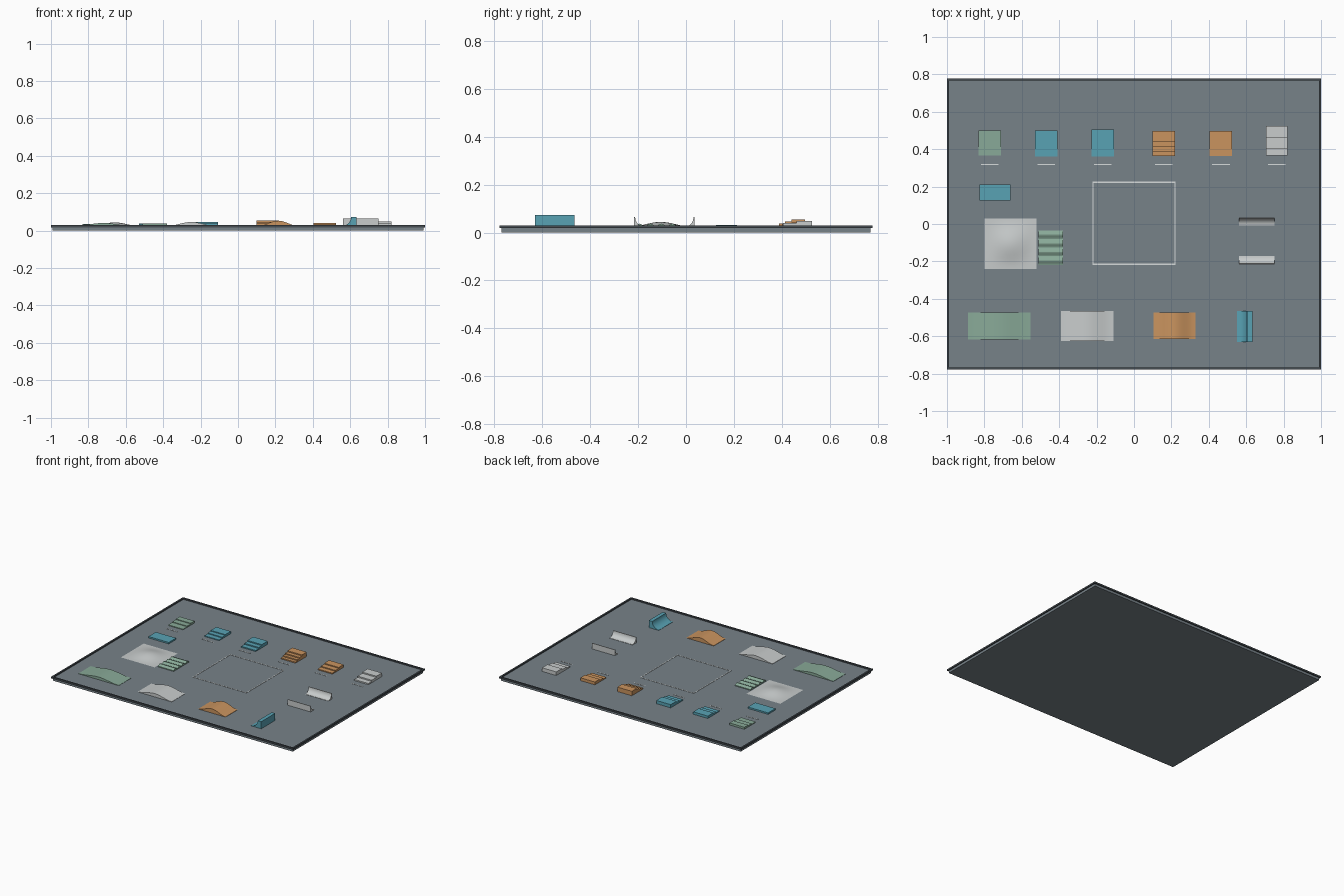
import bpy, bmesh, math

cube = bpy.data.objects.get("Cube")
if cube:
    bpy.data.objects.remove(cube)


def srgb(r, g, b):
    return tuple(((c / 255 + 0.055) / 1.055) ** 2.4 for c in (r, g, b)) + (1,)


def material(name, rgb):
    m = bpy.data.materials.new(name)
    m.use_nodes = True
    col = srgb(*rgb)
    m.diffuse_color = col
    m.node_tree.nodes["Principled BSDF"].inputs["Base Color"].default_value = col
    return m


SLATE = material("slate", (119, 130, 137))
DARK = material("dark_edge", (70, 77, 82))
GREEN = material("sage_green", (137, 170, 152))
BLUE = material("teal_blue", (88, 162, 180))
ORANGE = material("copper_orange", (202, 148, 95))
WHITE = material("pale_grey", (200, 204, 204))
LINE = material("line_white", (215, 220, 220))
TOP = 0.021   # height of the board surface


def finish(name, bm, mat, smooth=False):
    bmesh.ops.recalc_face_normals(bm, faces=bm.faces)
    me = bpy.data.meshes.new(name)
    bm.to_mesh(me)
    bm.free()
    me.materials.append(mat)
    ob = bpy.data.objects.new(name, me)
    bpy.context.collection.objects.link(ob)
    if smooth:
        bpy.ops.object.select_all(action='DESELECT')
        ob.select_set(True)
        bpy.context.view_layer.objects.active = ob
        bpy.ops.object.shade_smooth_by_angle(angle=math.radians(25))
    return ob


def box(name, x0, x1, y0, y1, z0, z1, mat):
    bm = bmesh.new()
    bmesh.ops.create_cube(bm, size=1)
    for v in bm.verts:
        v.co = (x0 + (v.co.x + .5) * (x1 - x0), y0 + (v.co.y + .5) * (y1 - y0),
                z0 + (v.co.z + .5) * (z1 - z0))
    return finish(name, bm, mat)


def extrude(name, profile, a, b, axis, mat, smooth=False):
    """Extrude a closed (horizontal, z) profile from a to b along x or y."""
    bm = bmesh.new()
    place = (lambda h, t, z: (t, h, z)) if axis == 'x' else (lambda h, t, z: (h, t, z))
    f = bm.faces.new([bm.verts.new(place(h, a, z)) for h, z in profile])
    new = bmesh.ops.extrude_face_region(bm, geom=[f])["geom"]
    d = place(0, b - a, 0)
    bmesh.ops.translate(bm, vec=d, verts=[v for v in new if isinstance(v, bmesh.types.BMVert)])
    return finish(name, bm, mat, smooth)


def frame(name, x0, x1, y0, y1, w, z0, z1, mat):
    for side, r in (("front", (x0, x1, y0, y0 + w)), ("back", (x0, x1, y1 - w, y1)),
                    ("right", (x0, x0 + w, y0 + w, y1 - w)), ("left", (x1 - w, x1, y0 + w, y1 - w))):
        box(f"{name}_{side}", *r, z0, z1, mat)


# Board with dark rim and centre square outline
box("board", -.992, .992, -.77, .77, 0, TOP, SLATE)
frame("rim", -1, 1, -.778, .778, .012, .018, .030, DARK)
frame("centre_outline", -.223, .223, -.218, .226, .006, TOP - .002, TOP + .002, LINE)


# Stepped blocks along the back, each with a marker dash
def stairs(name, x0, x1, edges, top, mat):
    n = len(edges) - 1
    prof = [(edges[0], TOP - .002)]
    for i in range(n):
        z = TOP + (top - TOP) * (i + 1) / n
        prof += [(edges[i], z), (edges[i + 1], z)]
    prof.append((edges[-1], TOP - .002))
    extrude(name, prof, x0, x1, 'x', mat)
    c = (x0 + x1) / 2
    box(name + "_marker", c - .047, c + .047, .315, .321, TOP - .002, TOP + .002, LINE)


stairs("green_steps", -.832, -.71, (.365, .413, .455, .50), .036, GREEN)
stairs("blue_low_steps", -.53, -.41, (.362, .40, .435, .50), .039, BLUE)
stairs("blue_tall_steps", -.227, -.108, (.362, .40, .435, .505), .045, BLUE)
stairs("orange_tall_steps", .10, .22, (.364, .388, .412, .44, .497), .054, ORANGE)
stairs("orange_low_steps", .405, .525, (.364, .40, .44, .497), .042, ORANGE)
stairs("pale_steps", .705, .822, (.365, .405, .46, .525), .048, WHITE)


# Humped bridges along the front
def bridge(name, x0, x1, y0, y1, top, mat):
    n = 16
    prof = [(x0 + (x1 - x0) * i / n,
             TOP + .002 + (top - TOP - .002) * (1 - math.cos(2 * math.pi * i / n)) / 2)
            for i in range(n + 1)]
    extrude(name, [(x0, TOP - .002)] + prof + [(x1, TOP - .002)], y0, y1, 'y', mat, True)


bridge("green_bridge", -.887, -.553, -.617, -.472, .041, GREEN)
bridge("pale_bridge", -.39, -.11, -.625, -.466, .046, WHITE)
bridge("orange_bridge", .103, .328, -.615, -.474, .053, ORANGE)


# Curved ramps: concave slope from foot to lip, then a flat ledge to the back
def ramp(name, foot, lip, back, top, a, b, axis, mat):
    prof = []
    for i in range(9):
        t = math.pi / 2 * i / 8
        prof.append((foot + (lip - foot) * math.sin(t),
                     TOP + .002 + (top - TOP - .002) * (1 - math.cos(t))))
    prof += [(back, top), (back, TOP - .002), (foot, TOP - .002)]
    extrude(name, prof, a, b, axis, mat, True)


ramp("blue_ramp", .55, .605, .633, .074, -.63, -.465, 'y', BLUE)
ramp("pale_ramp_back", -.007, .031, .036, .064, .562, .752, 'x', WHITE)
ramp("pale_ramp_front", -.172, -.212, -.217, .064, .562, .752, 'x', WHITE)

# Blue plate
box("blue_plate", -.827, -.66, .125, .212, TOP - .002, .032, BLUE)

# Row of green bumps
n = 32
waves = [(-.218 + .184 * i / n, TOP + .006 + .010 * (1 - math.cos(8 * math.pi * i / n)) / 2)
         for i in range(n + 1)]
extrude("green_bumps", [(-.218, TOP - .002)] + waves + [(-.034, TOP - .002)],
        -.51, -.38, 'x', GREEN, True)

# Pale mound: a square sheet raised in the middle
bm = bmesh.new()
bmesh.ops.create_grid(bm, x_segments=14, y_segments=14, size=1)
for v in bm.verts:
    h = (1 + math.cos(math.pi * v.co.x)) * (1 + math.cos(math.pi * v.co.y)) / 4
    v.co = (-.66 + v.co.x * .14, -.106 + v.co.y * .135, TOP + .002 + .021 * h)
finish("pale_mound", bm, WHITE, True)
